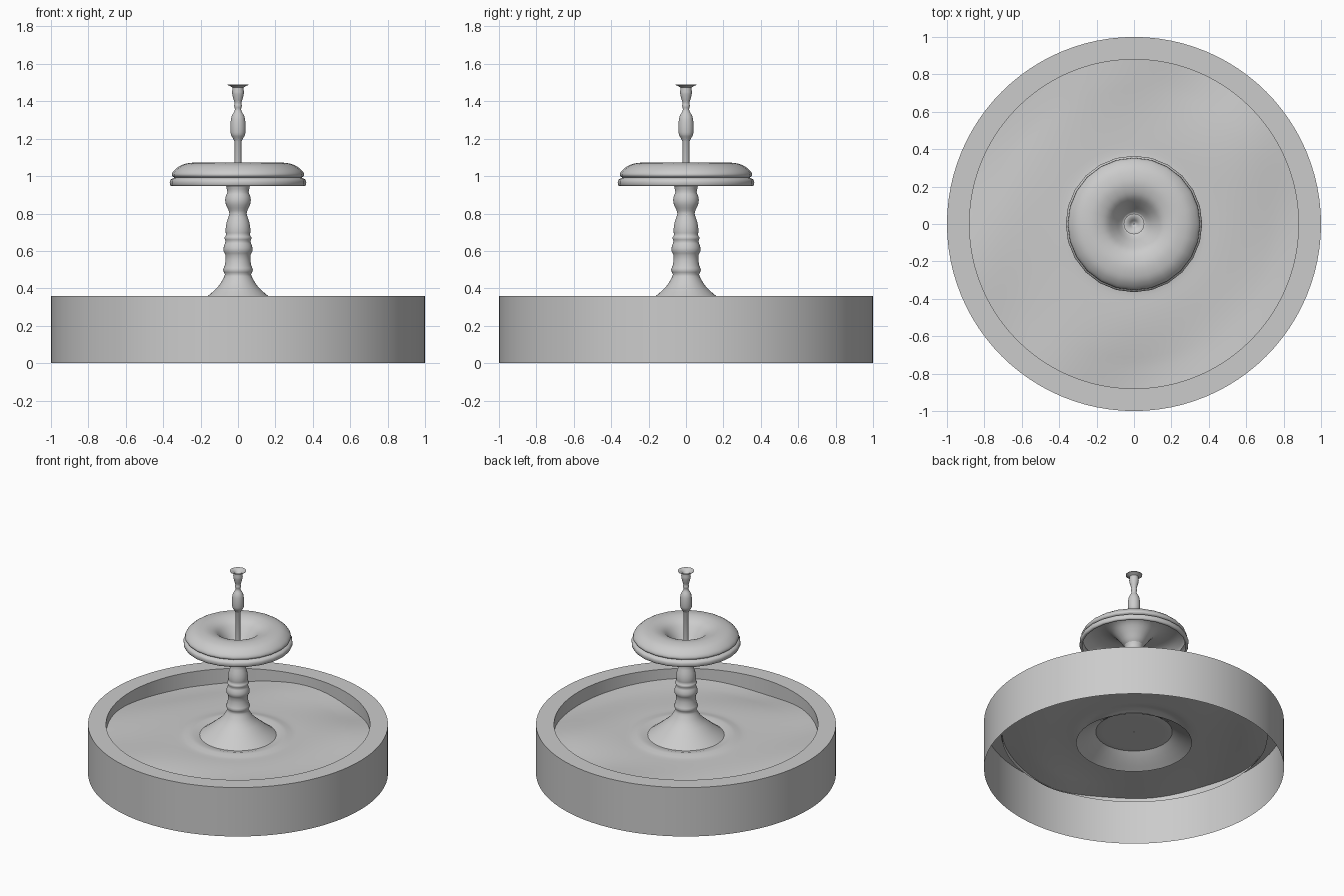
import bpy, bmesh, math

if "Cube" in bpy.data.objects:
    bpy.data.objects.remove(bpy.data.objects["Cube"])


def lathe(name, profile, sides, height=None, angle=40):
    """Revolve an open (radius, z) profile around z as a thin sheet."""
    bm = bmesh.new()
    rings = []
    for r, z in profile:
        ring = []
        for i in range(sides):
            a = 2 * math.pi * i / sides
            x, y = r * math.cos(a), r * math.sin(a)
            ring.append(bm.verts.new((x, y, z + (height(x, y) if height else 0))))
        rings.append(ring)
    for a, b in zip(rings, rings[1:]):
        for i in range(sides):
            j = (i + 1) % sides
            bm.faces.new((a[i], a[j], b[j], b[i]))
    mesh = bpy.data.meshes.new(name)
    bm.to_mesh(mesh)
    bm.free()
    ob = bpy.data.objects.new(name, mesh)
    bpy.context.collection.objects.link(ob)
    bpy.ops.object.select_all(action='DESELECT')
    ob.select_set(True)
    bpy.context.view_layer.objects.active = ob
    bpy.ops.object.shade_smooth_by_angle(angle=math.radians(angle))
    return ob


def smooth_profile(pts, steps=3):
    """Catmull-Rom curve through the profile points."""
    out = []
    for k in range(len(pts) - 1):
        p = [pts[max(0, min(len(pts) - 1, k + d))] for d in (-1, 0, 1, 2)]
        for s in range(steps):
            t = s / steps
            out.append(tuple(0.5 * (2 * b + (c - a) * t + (2 * a - 5 * b + 4 * c - d) * t * t
                                    + (3 * b - a - 3 * c + d) * t ** 3)
                             for a, b, c, d in zip(*p)))
    return out + [pts[-1]]


# Basin wall: outer face, flat rim, inner face, open underneath
lathe("basin_wall", [(1, 0), (1, 0.36), (0.88, 0.36), (0.88, 0.25)], 96)


# Rippled water sheet with a soft raised ring around the pedestal
def ripple(x, y):
    r = math.hypot(x, y)
    fade = min(1, max(0, (r - 0.35) / 0.4))
    wave = (math.sin(4.1 * x + 1.3 * y + 0.6) + math.sin(3.7 * y - 2.2 * x + 1.9)
            + 0.8 * math.sin(6.5 * x - 5 * y))
    return 0.013 * wave * fade + 0.014 * math.exp(-((r - 0.31) / 0.04) ** 2)


lathe("water", [(0.004 + 0.886 * i / 30, 0.28) for i in range(31)], 96, ripple)

# Pedestal: submerged foot, flared base and turned column
column = [(0.387, 0.2), (0.305, 0.247), (0.24, 0.295), (0.195, 0.33), (0.16, 0.36), (0.11, 0.405),
          (0.08, 0.45), (0.07, 0.475), (0.08, 0.497), (0.07, 0.525), (0.066, 0.575), (0.078, 0.6),
          (0.074, 0.63), (0.066, 0.65), (0.073, 0.67), (0.064, 0.685), (0.067, 0.71), (0.06, 0.755),
          (0.046, 0.8), (0.057, 0.83), (0.068, 0.86), (0.066, 0.89), (0.057, 0.915), (0.064, 0.945)]
lathe("pedestal", smooth_profile(column, 2), 32, angle=50)

# Upper bowl: flange, groove, rolled rim and central funnel
lathe("upper_bowl",
      smooth_profile([(0.345, 0.947), (0.36, 0.947), (0.365, 0.965), (0.36, 0.982), (0.34, 0.992)], 2)
      + smooth_profile([(0.34, 0.992), (0.354, 1.005), (0.342, 1.03), (0.30, 1.06), (0.24, 1.072),
                        (0.19, 1.066), (0.145, 1.045), (0.105, 1.0), (0.078, 0.963), (0.06, 0.943)], 3)[1:]
      + [(0.018, 0.94)],
      24, angle=60)

# Spout: thin pipe, turned bulb and flared nozzle
spout = [(0.018, 1.185), (0.03, 1.208), (0.038, 1.222), (0.041, 1.25), (0.04, 1.285),
         (0.034, 1.32), (0.02, 1.345), (0.017, 1.36), (0.021, 1.375), (0.018, 1.39),
         (0.024, 1.41), (0.029, 1.43), (0.032, 1.45), (0.03, 1.474), (0.055, 1.487),
         (0.05, 1.49), (0.03, 1.482), (0.014, 1.465), (0.004, 1.46)]
lathe("spout", [(0.018, 0.94)] + smooth_profile(spout, 2), 24, angle=50)
